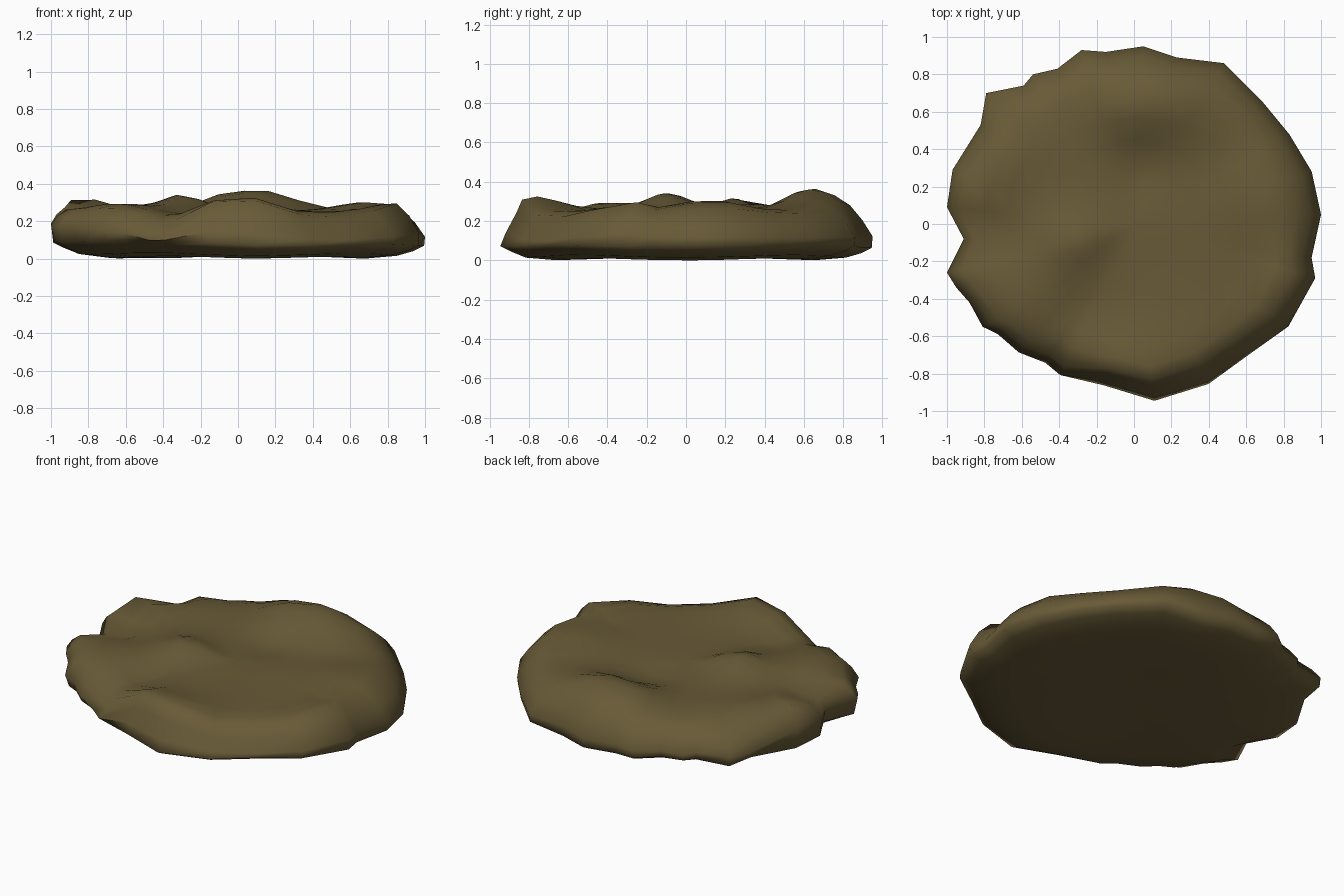
import bpy, bmesh, math

if "Cube" in bpy.data.objects:
    bpy.data.objects.remove(bpy.data.objects["Cube"])

# Irregular outline seen from above
outline = [(1.0, .05), (.95, .28), (.83, .48), (.69, .65), (.48, .86), (.23, .89),
           (.05, .95), (-.15, .92), (-.28, .93), (-.41, .83), (-.54, .80), (-.59, .74),
           (-.79, .70), (-.82, .53), (-.97, .29), (-1.0, .09), (-.91, -.08), (-1.0, -.26),
           (-.95, -.34), (-.88, -.42), (-.81, -.55), (-.73, -.59), (-.62, -.69),
           (-.48, -.75), (-.40, -.82), (-.16, -.87), (.11, -.95), (.40, -.86),
           (.62, -.70), (.83, -.55), (.97, -.29), (.95, -.18)]

# Bumps and hollows on the upper surface: x, y, height, spread
bumps = [(-.06, .64, .08, .13), (.20, .64, .09, .14), (-.30, -.09, .08, .11),
         (-.01, -.81, .09, .15), (.84, -.38, .12, .11), (.70, .12, .06, .15),
         (-.85, .24, .06, .11), (-.85, .55, -.10, .10), (-.60, .40, .02, .14),
         (-.62, -.36, .03, .15), (.03, .28, -.03, .11),
         (-.42, -.74, -.08, .09), (-.80, -.06, -.05, .09), (.72, -.62, -.07, .10),
         (.35, -.82, -.02, .10), (-.55, .78, -.03, .12), (-.32, -.50, -.03, .08)]


def top_height(x, y):
    return .264 - .012 * x + sum(
        h * math.exp(-((x - a) ** 2 + (y - b) ** 2) / (2 * s * s)) for a, b, h, s in bumps)


def bottom_height(x, y):
    return .015 + .010 * math.sin(5 * x + 1) * math.cos(4 * y)


# Rings from underside to top: radius factor, outline sharpness, kind, height share
rings = [(.35, .2, "under", 0), (.70, .5, "under", 0), (.86, .8, "under", .014),
         (.94, .95, "under", .036), (.995, 1, "under", .062),
         (1.0, 1, "top", .47), (.945, 1, "top", .75), (.88, .9, "top", .95),
         (.80, .75, "top", 1), (.70, .5, "top", 1), (.60, .35, "top", 1),
         (.48, .2, "top", 1), (.36, .1, "top", 1), (.24, 0, "top", 1), (.12, 0, "top", 1)]

bm = bmesh.new()
loops = []
for s, sharp, kind, share in rings:
    loop = []
    for px, py in outline:
        r, a = math.hypot(px, py), math.atan2(py, px)
        # left wall stands upright, front wall slopes back, front left overhangs
        left = max(0, -math.cos(a)) ** 3
        front = max(0, math.cos(a + math.pi / 2 - .15)) ** 4
        lip = max(0, math.cos(a + 2.3)) ** 2
        s2 = s
        if kind == "top" and s > .85:
            s2 += (1 - s) * .45 * left - .035 * front * (s > .9)
        elif s > .9:
            s2 -= .02 * lip * (1 - front)
        rr = s2 * (r * sharp + .94 * (1 - sharp))
        x, y = rr * math.cos(a), rr * math.sin(a)
        if kind == "under":
            z = bottom_height(x, y) + share + .02 * lip * (s > .9)
        else:
            z = top_height(x, y) * (share + (1 - share) * .4 * left)
        loop.append(bm.verts.new((x, y, z)))
    loops.append(loop)

# Skin between the rings, then close both centres
n = len(outline)
for lo, hi in zip(loops, loops[1:]):
    for i in range(n):
        j = (i + 1) % n
        bm.faces.new((lo[i], lo[j], hi[j], hi[i]))
low = bm.verts.new((0, 0, bottom_height(0, 0)))
high = bm.verts.new((0, 0, top_height(0, 0)))
for i in range(n):
    j = (i + 1) % n
    bm.faces.new((low, loops[0][j], loops[0][i]))
    bm.faces.new((high, loops[-1][i], loops[-1][j]))

# Stand on the ground
floor = min(v.co.z for v in bm.verts)
for v in bm.verts:
    v.co.z -= floor
bmesh.ops.recalc_face_normals(bm, faces=bm.faces)
for f in bm.faces:
    f.smooth = True

mesh = bpy.data.meshes.new("flat_rock")
bm.to_mesh(mesh)
bm.free()
rock = bpy.data.objects.new("flat_rock", mesh)
bpy.context.collection.objects.link(rock)

mat = bpy.data.materials.new("olive brown")
mat.diffuse_color = (.138, .103, .038, 1)
mat.use_nodes = True
mat.node_tree.nodes["Principled BSDF"].inputs["Base Color"].default_value = mat.diffuse_color
mesh.materials.append(mat)
